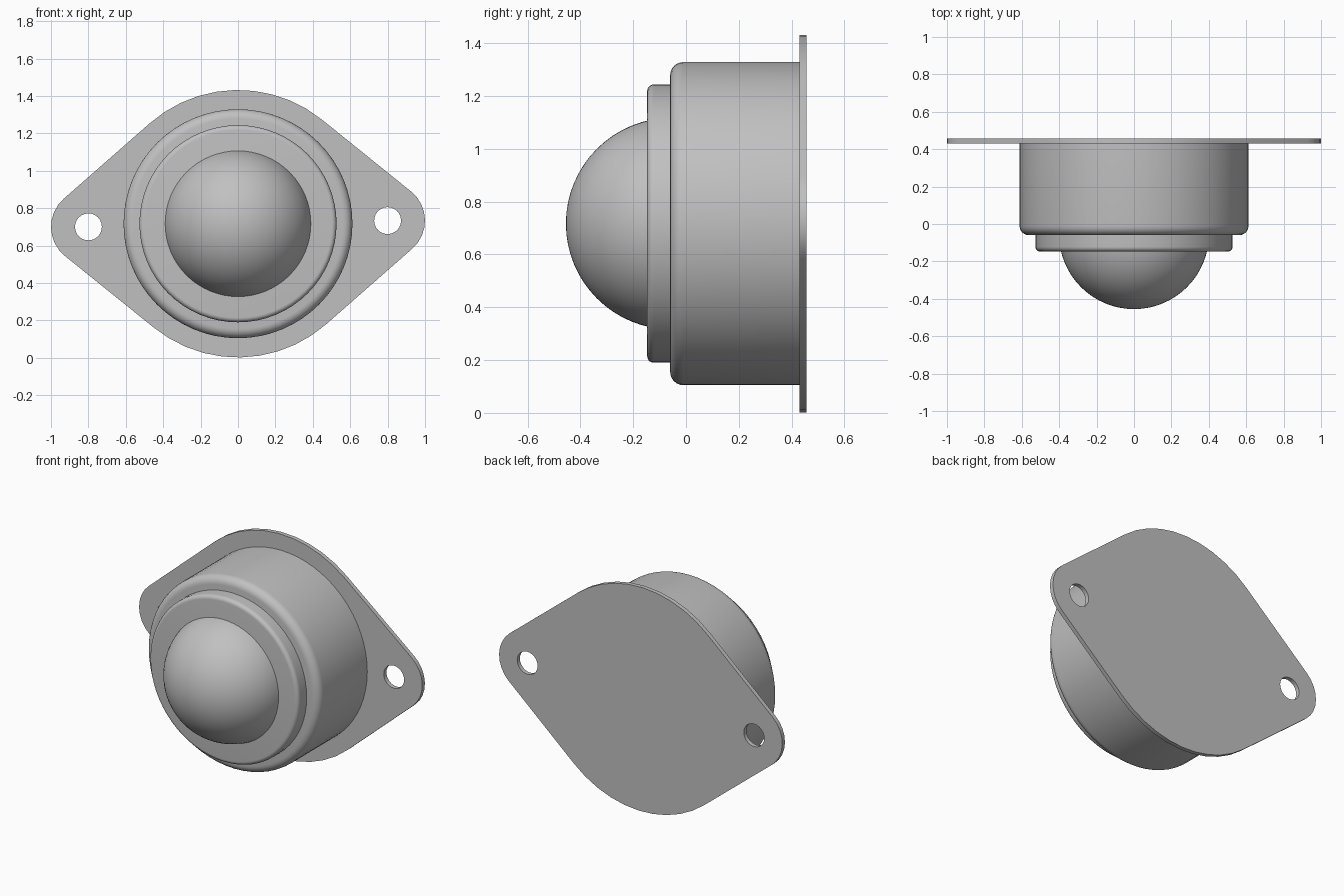
import bpy, bmesh, math
from mathutils import Matrix, Vector

cube = bpy.data.objects.get("Cube")
if cube:
    bpy.data.objects.remove(cube, do_unlink=True)

CENTRE_Z = 0.717
TILT = math.radians(1.2)

steel = bpy.data.materials.new("grey steel")
steel.use_nodes = True
GREY = (0.53, 0.53, 0.53, 1)
steel.diffuse_color = GREY
steel.node_tree.nodes["Principled BSDF"].inputs["Base Color"].default_value = GREY


def finish(bm, name, angle):
    """Turn a bmesh into a shaded, coloured object."""
    bmesh.ops.recalc_face_normals(bm, faces=bm.faces)
    mesh = bpy.data.meshes.new(name)
    bm.to_mesh(mesh)
    bm.free()
    mesh.materials.append(steel)
    obj = bpy.data.objects.new(name, mesh)
    bpy.context.collection.objects.link(obj)
    obj.location.z = CENTRE_Z
    bpy.ops.object.select_all(action='DESELECT')
    obj.select_set(True)
    bpy.context.view_layer.objects.active = obj
    bpy.ops.object.shade_smooth_by_angle(angle=math.radians(angle))
    return obj


def arc(cx, cy, r, start, end, steps):
    """Points along an arc, angles in degrees."""
    angles = [math.radians(start + (end - start) * i / steps) for i in range(steps + 1)]
    return [(cx + r * math.cos(a), cy + r * math.sin(a)) for a in angles]


def lathe(name, profile, segments=64):
    """Spin a (radius, y) profile around the y axis."""
    bm = bmesh.new()
    verts = [bm.verts.new((r, y, 0)) for r, y in profile]
    edges = [bm.edges.new(pair) for pair in zip(verts, verts[1:])]
    bmesh.ops.spin(bm, geom=verts + edges, cent=(0, 0, 0), axis=(0, 1, 0),
                   angle=math.tau, steps=segments, use_duplicate=False)
    bmesh.ops.remove_doubles(bm, verts=bm.verts, dist=0.0001)
    return finish(bm, name, 35)


def rounded_drum(name, radius, front, back, fillet):
    """Closed drum with a filleted front rim."""
    rim = arc(radius - fillet, front + fillet, fillet, -90, 0, 6)
    return lathe(name, [(0, front)] + rim + [(radius, back), (0, back)])


# Housing drum and retaining collar
rounded_drum("housing", 0.612, -0.06, 0.43, 0.05)
rounded_drum("collar", 0.527, -0.147, 0.0, 0.025)

# Captive ball
lathe("ball", arc(0, -0.054, 0.401, -90, 90, 32))

# Mounting flange: a wide disc tapering to a rounded ear at each side
BIG, EAR, REACH = 0.715, 0.2, 0.8
tangent = math.degrees(math.acos((BIG - EAR) / REACH))
outline = (arc(REACH, 0, EAR, -tangent, tangent, 8)
           + arc(0, 0, BIG, tangent, 180 - tangent, 10)
           + arc(-REACH, 0, EAR, 180 - tangent, 180 + tangent, 8)
           + arc(0, 0, BIG, 180 + tangent, 360 - tangent, 10))
holes = [arc(side * REACH, 0, 0.072, 0, 360, 24)[:-1] for side in (-1, 1)]

bm = bmesh.new()
for loop in [outline] + holes:
    verts = [bm.verts.new((x, 0.43, z)) for x, z in loop]
    for a, b in zip(verts, verts[1:] + verts[:1]):
        bm.edges.new((a, b))
bmesh.ops.triangle_fill(bm, edges=bm.edges[:], use_beauty=True, normal=(0, -1, 0))
grown = bmesh.ops.extrude_face_region(bm, geom=bm.faces[:], use_keep_orig=True)["geom"]
bmesh.ops.translate(bm, vec=Vector((0, 0.027, 0)),
                    verts=[v for v in grown if isinstance(v, bmesh.types.BMVert)])
bmesh.ops.rotate(bm, verts=bm.verts, cent=(0, 0, 0), matrix=Matrix.Rotation(-TILT, 3, 'Y'))
finish(bm, "mounting_flange", 30)
